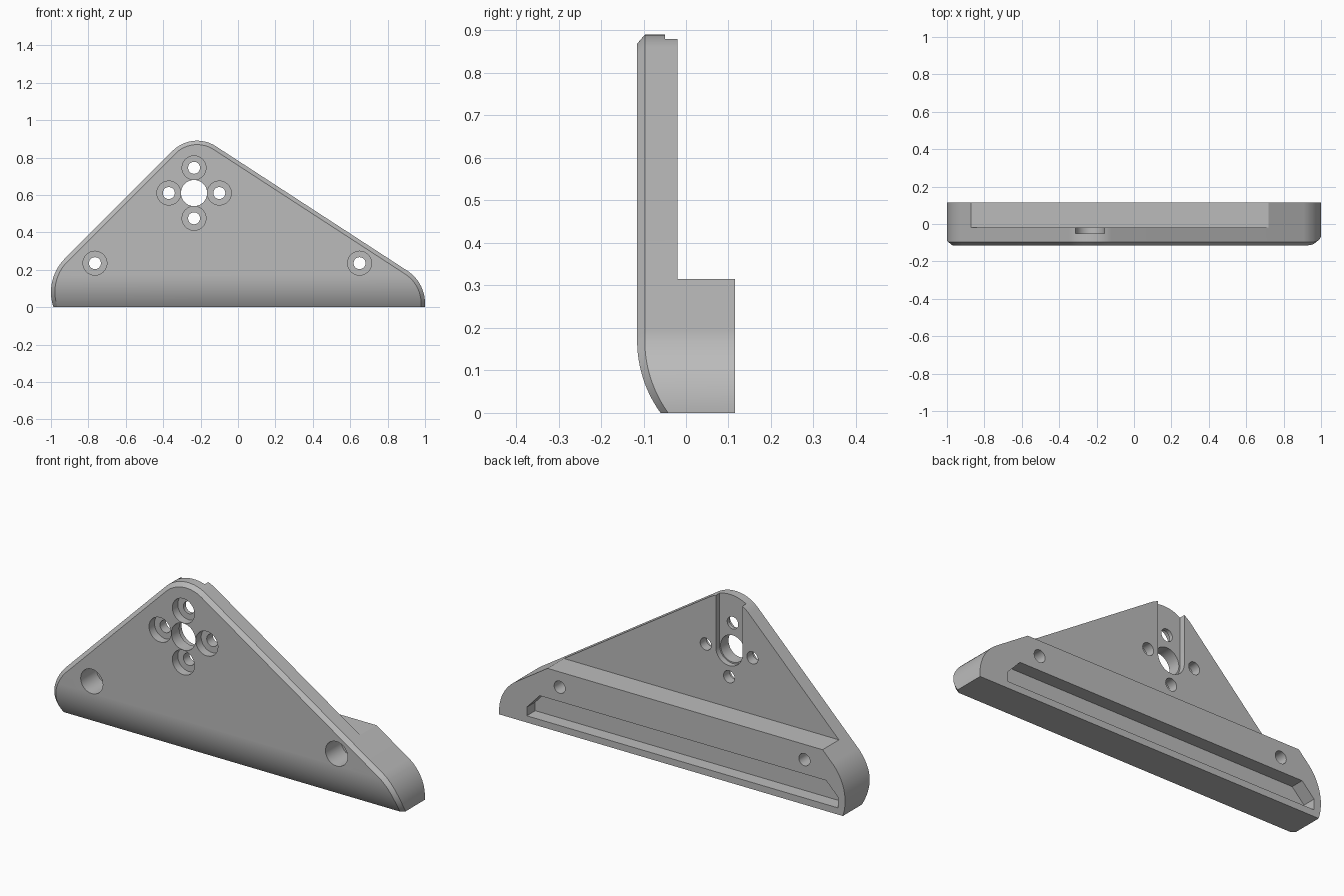
import bpy
import bmesh
from math import sin, cos, asin, sqrt, pi, radians

if "Cube" in bpy.data.objects:
    bpy.data.objects.remove(bpy.data.objects["Cube"], do_unlink=True)

FRONT, BACK, WEB_BACK = -0.115, 0.115, -0.02
BEND_Z, BEND_R = 0.17, 0.29      # rounded lower front
ROWS = 13
# Corner arcs of the outline: centre x, centre z, radius
LEFT, TOP, RIGHT = (-0.746, 0.08, 0.254), (-0.219, 0.706, 0.184), (0.792, 0.02, 0.208)
SLOPE_L, SLOPE_R = radians(135), radians(57)   # normals of the two sloping sides

grey = bpy.data.materials.new("plain grey")
grey.use_nodes = True
grey.diffuse_color = (0.5, 0.5, 0.5, 1)
grey.node_tree.nodes["Principled BSDF"].inputs["Base Color"].default_value = (0.5, 0.5, 0.5, 1)


def arc(cx, cz, r, a0, a1, n=16):
    return [(cx + r * cos(a0 + (a1 - a0) * i / n), cz + r * sin(a0 + (a1 - a0) * i / n))
            for i in range(n + 1)]


def make_object(name, bm):
    bmesh.ops.recalc_face_normals(bm, faces=bm.faces)
    mesh = bpy.data.meshes.new(name)
    bm.to_mesh(mesh)
    bm.free()
    mesh.materials.append(grey)
    obj = bpy.data.objects.new(name, mesh)
    bpy.context.collection.objects.link(obj)
    return obj


def prism(name, points, y0, y1):
    bm = bmesh.new()
    face = bm.faces.new([bm.verts.new((x, y0, z)) for x, z in points])
    ext = bmesh.ops.extrude_face_region(bm, geom=[face])["geom"]
    bmesh.ops.translate(bm, vec=(0, y1 - y0, 0),
                        verts=[v for v in ext if isinstance(v, bmesh.types.BMVert)])
    return make_object(name, bm)


def outline(inset):
    """Rounded triangle; even heights below the bend, arcs above it."""
    def corner(c, side, end):
        cx, cz, r = c[0], c[1], c[2] - inset
        low = [BEND_Z * k / (ROWS - 1) for k in range(ROWS)]
        pts = [(cx + side * sqrt(r * r - (z - cz) ** 2), z) for z in low]
        start = asin((BEND_Z - cz) / r)
        return pts + arc(cx, cz, r, pi - start if side < 0 else start, end, 12)[1:]
    top = arc(TOP[0], TOP[1], TOP[2] - inset, SLOPE_L, SLOPE_R, 20)
    return corner(LEFT, -1, SLOPE_L) + top + corner(RIGHT, 1, SLOPE_R)[::-1]


def bend(z):
    d = max(0, BEND_Z - z)
    return BEND_R - sqrt(BEND_R ** 2 - d * d)


# Body: back outline, chamfer edge and inset front face
bm = bmesh.new()
back = [bm.verts.new((x, BACK, z)) for x, z in outline(0)]
mid = [bm.verts.new((x, FRONT + 0.018 + bend(z), z)) for x, z in outline(0)]
front = [bm.verts.new((x, FRONT + bend(z), z)) for x, z in outline(0.021)]
n = len(back)
bm.faces.new(back)
for a, b in ((back, mid), (mid, front)):
    for i in range(n - 1):
        bm.faces.new((a[i], a[i + 1], b[i + 1], b[i]))
bm.faces.new((back[0], mid[0], front[0], front[-1], mid[-1], back[-1]))
for k in range(ROWS - 1):
    bm.faces.new((front[k], front[k + 1], front[-2 - k], front[-1 - k]))
bm.faces.new(front[ROWS - 1:n - ROWS + 1])
body = make_object("bracket_body", bm)


def cut(name, points, y0, y1):
    cutter = prism(name, points, y0, y1)
    cutter.hide_render = True
    mod = body.modifiers.new(name, 'BOOLEAN')
    mod.operation, mod.solver, mod.object = 'DIFFERENCE', 'EXACT', cutter
    bpy.context.view_layer.objects.active = body
    bpy.ops.object.modifier_apply(modifier=name)
    bpy.data.objects.remove(cutter, do_unlink=True)


def circle(x, z, r):
    return arc(x, z, r, 0, 2 * pi, 40)[:-1]


# Thin upper web behind the ledge
cut("web_relief", [(-2, 0.315), (2, 0.315), (2, 1.5), (-2, 1.5)], WEB_BACK, 0.5)

# Open slot in the back, round at its lower end
HX, HZ = -0.235, 0.61
cut("back_slot", arc(HX, HZ, 0.077, pi, 2 * pi, 24) + [(HX + 0.077, 1.5), (HX - 0.077, 1.5)],
    -0.05, 0.5)

# Long pocket in the back of the foot
cut("foot_pocket", [(-0.96, 0.035), (0.84, 0.035), (0.84, 0.08), (0.765, 0.16),
                    (-0.89, 0.16), (-0.96, 0.09)], 0.045, 0.5)

# Centre hole, and counterbored screw holes
cut("centre_hole", circle(HX, HZ, 0.07), -0.5, 0.5)
screws = [(HX + dx * 0.135, HZ + dz * 0.135, 0.045)
          for dx, dz in ((1, 0), (-1, 0), (0, 1), (0, -1))]
screws += [(-0.765, 0.235, 0.13), (0.65, 0.235, 0.13)]
for x, z, depth in screws:
    cut("counterbore", circle(x, z, 0.064), -0.5, FRONT + depth)
    cut("screw_hole", circle(x, z, 0.032), -0.5, 0.5)

# Smooth curves, crisp edges
bpy.ops.object.select_all(action='DESELECT')
body.select_set(True)
bpy.context.view_layer.objects.active = body
bpy.ops.object.shade_smooth_by_angle(angle=radians(30))
